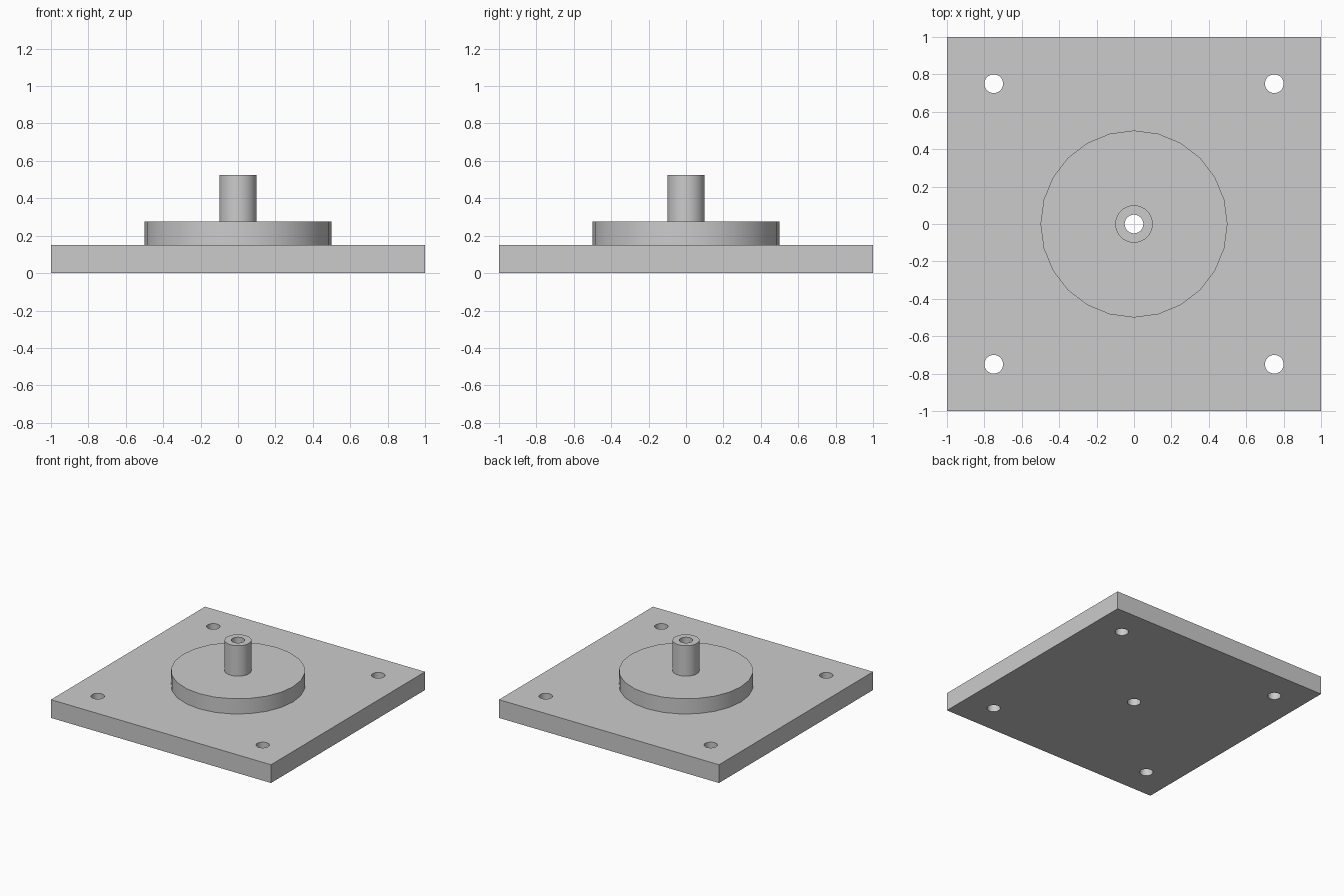
import bpy
from math import radians

if "Cube" in bpy.data.objects:
    bpy.data.objects.remove(bpy.data.objects["Cube"])


def cylinder(name, radius, z0, z1, sides, x=0, y=0):
    bpy.ops.mesh.primitive_cylinder_add(vertices=sides, radius=radius, depth=z1 - z0,
                                        location=(x, y, (z0 + z1) / 2))
    ob = bpy.context.object
    ob.name = name
    return ob


def drill(ob, spots, radius=0.05):
    """Cut vertical through holes, then shade the round walls smooth."""
    for x, y in spots:
        cutter = cylinder("hole_cutter", radius, -0.2, 0.8, 32, x, y)
        cutter.hide_render = True
        mod = ob.modifiers.new("hole", 'BOOLEAN')
        mod.operation = 'DIFFERENCE'
        mod.solver = 'EXACT'
        mod.object = cutter
        bpy.ops.object.select_all(action='DESELECT')
        ob.select_set(True)
        bpy.context.view_layer.objects.active = ob
        bpy.ops.object.modifier_apply(modifier=mod.name)
        bpy.data.objects.remove(cutter, do_unlink=True)
    bpy.ops.object.shade_smooth_by_angle(angle=radians(30))


# Square base plate with four corner holes and a centre hole
bpy.ops.mesh.primitive_cube_add(size=1, location=(0, 0, 0.075))
plate = bpy.context.object
plate.name = "base_plate"
plate.scale = (2, 2, 0.15)
bpy.ops.object.transform_apply(location=False, rotation=False, scale=True)
corners = [(x, y) for x in (-0.75, 0.75) for y in (-0.75, 0.75)]
drill(plate, corners + [(0, 0)])

# Raised 24-sided disc
drill(cylinder("raised_disc", 0.5, 0.15, 0.275, 24), [(0, 0)])

# Hollow centre post
drill(cylinder("centre_post", 0.1, 0.275, 0.525, 32), [(0, 0)])
